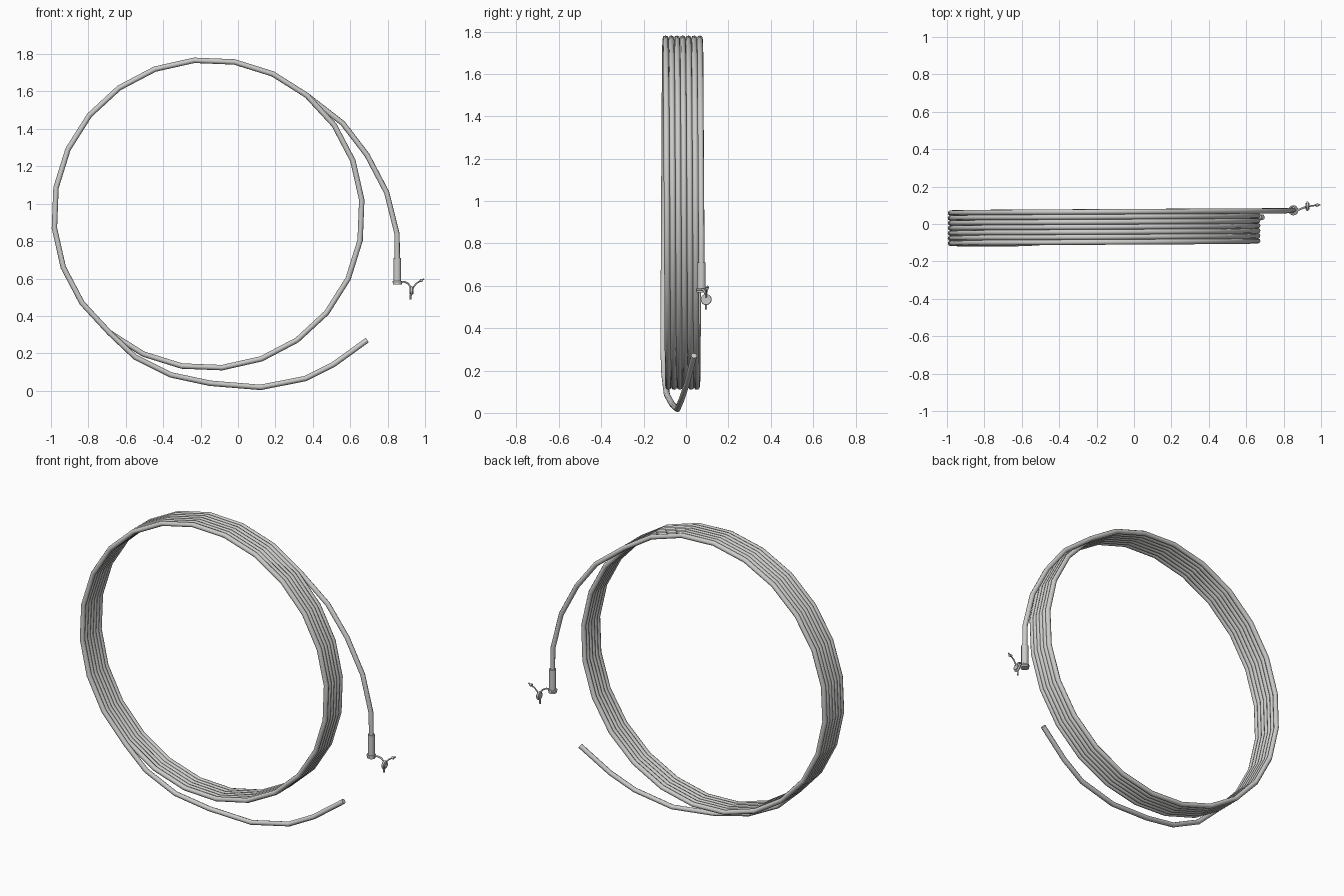
import bpy, math
from mathutils import Vector

cube = bpy.data.objects.get("Cube")
if cube:
    bpy.data.objects.remove(cube, do_unlink=True)

grey = bpy.data.materials.new("light grey")
grey.use_nodes = True
COLOUR = (0.6, 0.6, 0.59, 1)
grey.diffuse_color = COLOUR
grey.node_tree.nodes["Principled BSDF"].inputs["Base Color"].default_value = COLOUR


def finish(ob, name):
    ob.name = name
    ob.data.materials.clear()
    ob.data.materials.append(grey)
    bpy.ops.object.select_all(action="DESELECT")
    ob.select_set(True)
    bpy.context.view_layer.objects.active = ob
    bpy.ops.object.shade_smooth_by_angle(angle=math.radians(50))


def tube(name, points, radius, resolution=2):
    """Round tube swept along a polyline."""
    curve = bpy.data.curves.new(name, "CURVE")
    curve.dimensions = "3D"
    curve.bevel_depth = radius
    curve.bevel_resolution = resolution
    curve.use_fill_caps = True
    spline = curve.splines.new("POLY")
    spline.points.add(len(points) - 1)
    for p, co in zip(spline.points, points):
        p.co = (*co, 1)
    ob = bpy.data.objects.new(name, curve)
    bpy.context.collection.objects.link(ob)
    bpy.ops.object.select_all(action="DESELECT")
    ob.select_set(True)
    bpy.context.view_layer.objects.active = ob
    bpy.ops.object.convert(target="MESH")
    finish(bpy.context.object, name)


def rod(name, start, end, radius):
    """Cylinder between two points."""
    a, b = Vector(start), Vector(end)
    bpy.ops.mesh.primitive_cylinder_add(vertices=16, radius=radius, depth=(b - a).length,
                                        location=(a + b) / 2,
                                        rotation=(b - a).to_track_quat("Z", "Y").to_euler())
    finish(bpy.context.object, name)


def ring(name, centre, radius, thickness, rotation):
    bpy.ops.mesh.primitive_torus_add(major_segments=16, minor_segments=8, major_radius=radius,
                                     minor_radius=thickness, location=centre, rotation=rotation)
    finish(bpy.context.object, name)


# Hose: loose front end, six and a half wound turns, loose back end
HOSE_R, COIL_R = 0.0145, 0.825
CX, CZ = -0.16, 0.945
STEPS = 24
TURNS = 6.5
path = [(0.69, 0.038, 0.27), (0.51, 0.005, 0.14), (0.36, -0.02, 0.065), (0.12, -0.04, 0.018),
        (-0.15, -0.065, 0.04), (-0.36, -0.09, 0.085), (-0.55, -0.102, 0.18)]
for i in range(int(STEPS * TURNS) + 1):
    a = math.radians(230.2) - i * math.tau / STEPS
    path.append((CX + COIL_R * math.cos(a), -0.107 + 0.027 * i / STEPS, CZ + COIL_R * math.sin(a)))
path += [(0.56, 0.069, 1.43), (0.69, 0.07, 1.26), (0.795, 0.071, 1.06),
         (0.85, 0.073, 0.84), (0.852, 0.073, 0.69)]
tube("coiled_hose", path, HOSE_R)

# End fitting: sleeve with a flange and strap collar
FX, FY = 0.852, 0.073
rod("fitting_sleeve", (FX, FY, 0.71), (FX, FY, 0.58), 0.02)
rod("fitting_flange", (FX, FY, 0.588), (FX, FY, 0.568), 0.024)
ring("strap_collar", (FX, FY, 0.582), 0.022, 0.005, (0, 0, 0))

# Dust cap hanging on its strap
tube("cap_strap", [(FX + 0.02, FY, 0.582), (0.89, 0.08, 0.583), (0.91, 0.088, 0.573),
                   (0.922, 0.093, 0.555)], 0.005)
CAP = (0.927, 0.095, 0.535)
ring("cap_rim", CAP, 0.02, 0.006, (0, math.pi / 2, 0))
rod("cap_body", (0.917, 0.095, 0.535), (0.937, 0.095, 0.535), 0.017)
rod("cap_tab", (0.922, 0.095, 0.515), (0.922, 0.095, 0.488), 0.005)

# Free strap curling up to a small button
tube("free_strap", [(0.932, 0.095, 0.54), (0.942, 0.096, 0.56), (0.955, 0.098, 0.575),
                    (0.97, 0.1, 0.584), (0.995, 0.102, 0.598)], 0.004)
rod("strap_button", (0.972, 0.1, 0.59), (0.986, 0.101, 0.588), 0.008)
